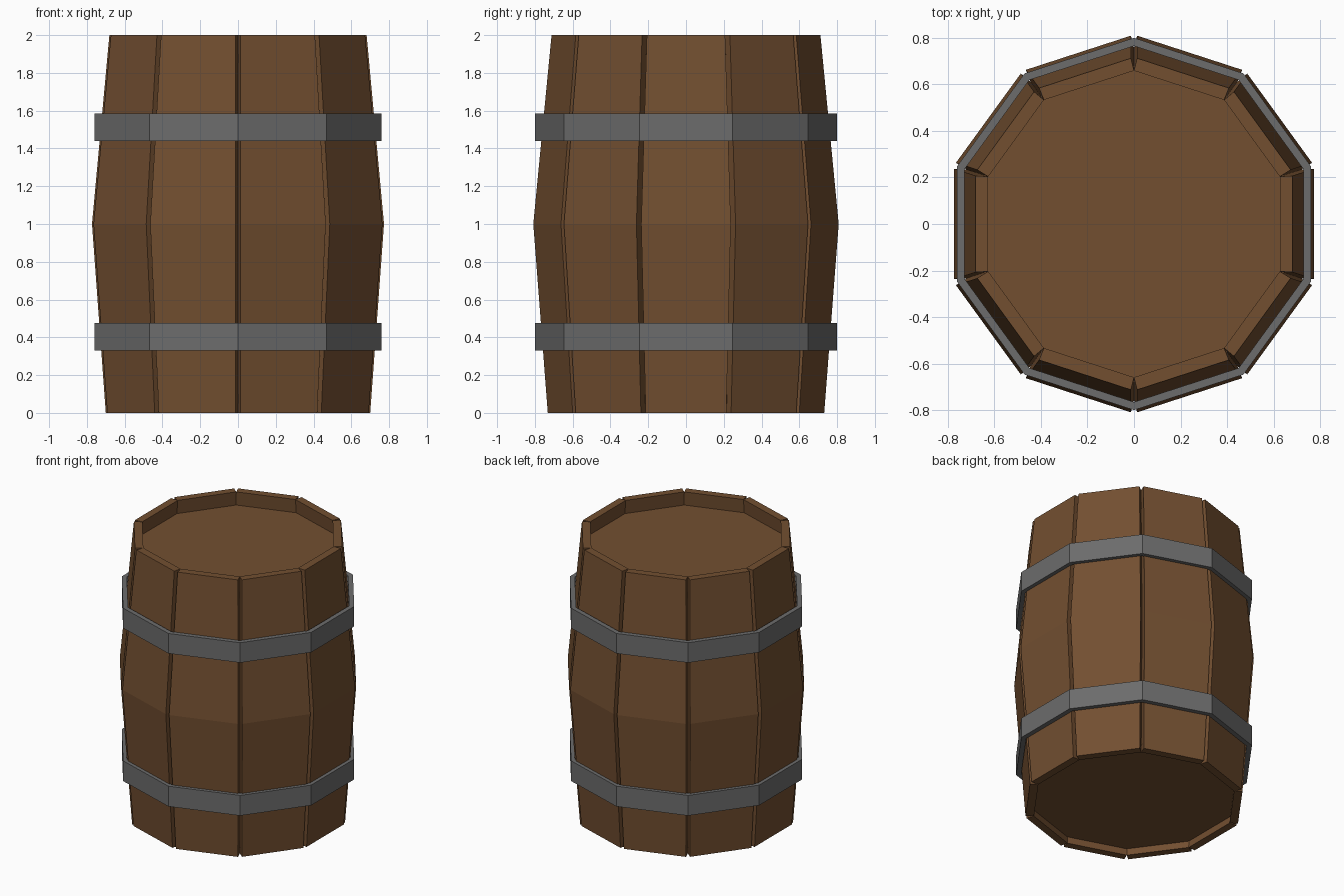
import bpy, bmesh
from math import cos, sin, tan, pi, radians
from mathutils import Matrix

if "Cube" in bpy.data.objects:
    bpy.data.objects.remove(bpy.data.objects["Cube"])

SIDES = 10
T = tan(pi / SIDES)


def material(name, color):
    m = bpy.data.materials.new(name)
    m.diffuse_color = (*color, 1)
    m.use_nodes = True
    m.node_tree.nodes["Principled BSDF"].inputs["Base Color"].default_value = m.diffuse_color
    return m


wood = material("wood", (0.17, 0.078, 0.03))
iron = material("iron", (0.15, 0.15, 0.15))


def make_object(name, bm, mat):
    bmesh.ops.recalc_face_normals(bm, faces=bm.faces)
    me = bpy.data.meshes.new(name)
    bm.to_mesh(me)
    bm.free()
    me.materials.append(mat)
    ob = bpy.data.objects.new(name, me)
    bpy.context.collection.objects.link(ob)
    return ob


def loft(bm, rings, closed=False):
    # skin quads between rings of equal length; cap the ends unless closed
    vs = [[bm.verts.new(p) for p in r] for r in rings]
    n = len(vs[0])
    pairs = list(zip(vs, vs[1:])) + ([(vs[-1], vs[0])] if closed else [])
    for a, b in pairs:
        for i in range(n):
            j = (i + 1) % n
            bm.faces.new((a[i], a[j], b[j], b[i]))
    if not closed:
        bm.faces.new(vs[0])
        bm.faces.new(vs[-1])


def decagon(apothem, z):
    r = apothem / cos(pi / SIDES)
    return [(r * cos(pi / SIDES * (2 * i + 1)), r * sin(pi / SIDES * (2 * i + 1)), z)
            for i in range(SIDES)]


# Staves: bulging boards, touching inside with open V gaps outside
def stave_section(apothem, z, thick=0.055, gap=0.014):
    inner = apothem - thick
    ho, hi = apothem * T - gap, inner * T
    return [(inner, -hi, z), (apothem, -ho, z), (apothem, ho, z), (inner, hi, z)]


for k in range(SIDES):
    bm = bmesh.new()
    loft(bm, [stave_section(0.70, 0), stave_section(0.773, 1), stave_section(0.681, 2)])
    bm.transform(Matrix.Rotation(radians(36 * k), 4, 'Z'))
    make_object(f"stave_{k + 1}", bm, wood)

# Recessed lid and base
for name, apothem, z0, z1 in (("lid", 0.645, 1.85, 1.9), ("base", 0.66, 0.05, 0.10)):
    bm = bmesh.new()
    loft(bm, [decagon(apothem, z0), decagon(apothem, z1)])
    make_object(name, bm, wood)

# Iron hoops
for name, z0, z1 in (("lower_hoop", 0.33, 0.477), ("upper_hoop", 1.44, 1.585)):
    bm = bmesh.new()
    loft(bm, [decagon(0.727, z0), decagon(0.76, z0),
              decagon(0.76, z1), decagon(0.727, z1)], closed=True)
    make_object(name, bm, iron)
